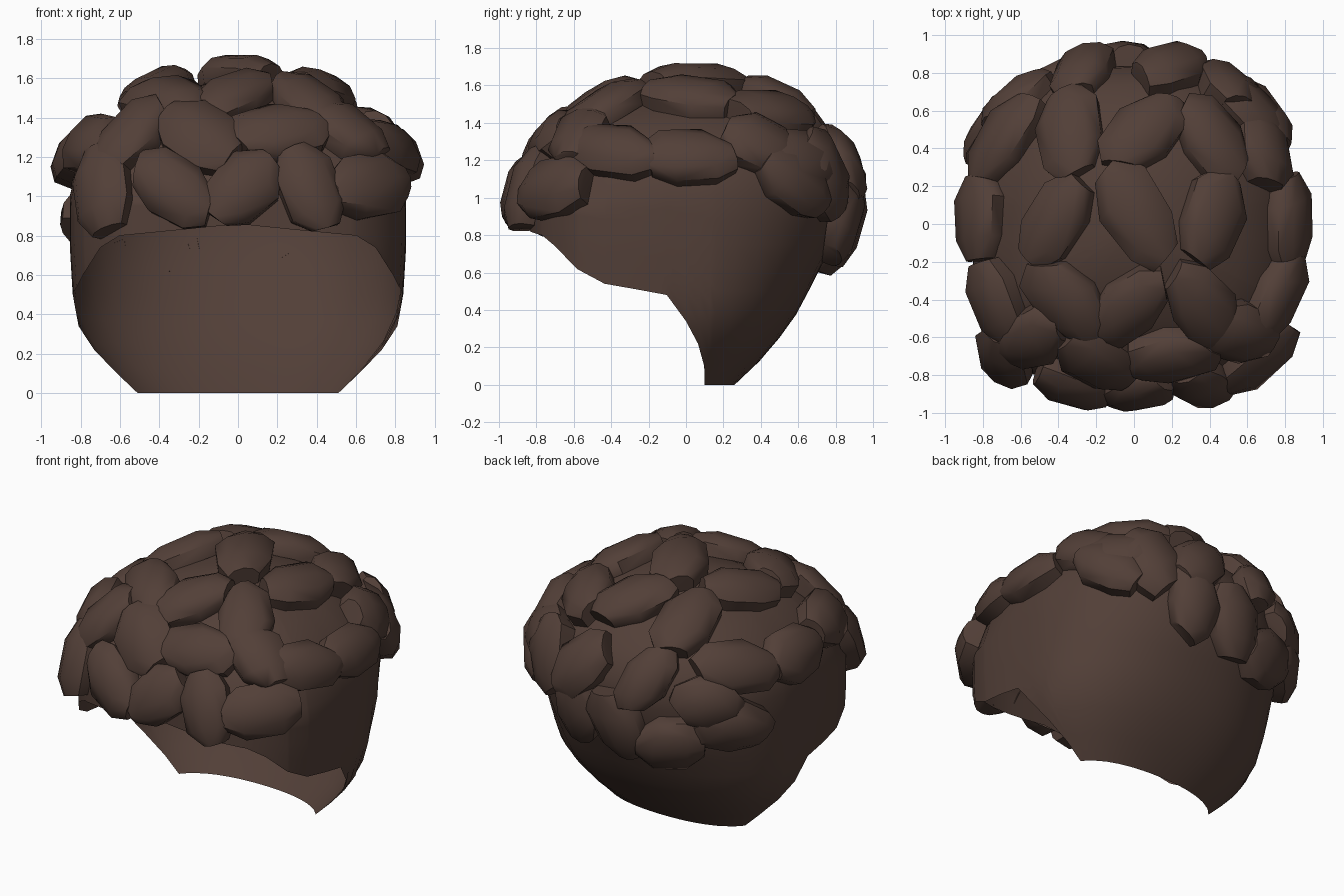
import bpy, bmesh, math, random
from mathutils import Vector
from mathutils.bvhtree import BVHTree

random.seed(4)
if "Cube" in bpy.data.objects:
    bpy.data.objects.remove(bpy.data.objects["Cube"], do_unlink=True)

brown = bpy.data.materials.new("dark brown")
brown.use_nodes = True
brown.diffuse_color = (0.085, 0.05, 0.039, 1)
brown.node_tree.nodes["Principled BSDF"].inputs["Base Color"].default_value = brown.diffuse_color


def finish(bm, name, angle):
    mesh = bpy.data.meshes.new(name)
    bm.to_mesh(mesh)
    bm.free()
    mesh.materials.append(brown)
    obj = bpy.data.objects.new(name, mesh)
    bpy.context.collection.objects.link(obj)
    bpy.ops.object.select_all(action='DESELECT')
    obj.select_set(True)
    bpy.context.view_layer.objects.active = obj
    bpy.ops.object.shade_smooth_by_angle(angle=math.radians(angle))


def lerp_table(table, key):
    for lo, hi in zip(table, table[1:]):
        if key <= hi[0]:
            t = (key - lo[0]) / (hi[0] - lo[0])
            return [a + (b - a) * t for a, b in zip(lo, hi)]
    return list(table[-1])


# Head profile: height, half width, front depth, back depth
PROFILE = [(0, .54, .8, .26), (.05, .58, .8, .33), (.1, .63, .8, .37), (.22, .735, .82, .475),
           (.34, .81, .84, .57), (.5, .84, .85, .655), (.75, .855, .85, .78), (1, .855, .85, .84),
           (1.15, .82, .79, .83), (1.3, .72, .68, .74), (1.42, .57, .52, .6),
           (1.52, .36, .32, .4), (1.57, .17, .15, .2), (1.585, .01, .01, .01)]
# Hairline: angle from the back, height
HAIRLINE = [(0, 0), (79, 0), (81, .1), (85, .22), (90, .34), (97, .48), (118, .54),
            (127, .62), (135, .74), (142, .8), (180, .86)]


def shell_point(angle, z):
    _, wide, front, back = lerp_table(PROFILE, z)
    s, c = math.sin(angle), math.cos(angle)
    deep, p = (back, 2.2) if c >= 0 else (front, 3.5 if z < 1 else 3)
    r = (abs(s / wide) ** p + abs(c / deep) ** p) ** (-1 / p)
    return Vector((r * s, r * c, z))


# Open cap of hair, cut along the hairline
half = sorted(set(range(0, 180, 9)) | {a for a, _ in HAIRLINE})
angles = half + [360 - a for a in reversed(half[1:-1])]
bm = bmesh.new()
columns = []
for a in angles:
    hem = lerp_table(HAIRLINE, min(a, 360 - a))[1]
    heights = [hem + (1 - hem) * i / 8 for i in range(8)] + [p[0] for p in PROFILE if p[0] >= 1]
    columns.append([bm.verts.new(shell_point(math.radians(a), z)) for z in heights])
for left, right in zip(columns, columns[1:] + columns[:1]):
    for i in range(len(left) - 1):
        bm.faces.new((left[i], right[i], right[i + 1], left[i + 1]))
bm.faces.new([c[-1] for c in columns])
bmesh.ops.recalc_face_normals(bm, faces=bm.faces)
tree = BVHTree.FromBMesh(bm)
finish(bm, "hair_cap", 60)


def outward(spot, normal):
    return -normal if normal.dot(spot - Z * .7) < 0 else normal


# Chunky curl: a blunt, faceted lump resting on the cap, open underneath
def curl(name, spot, normal, axis, length):
    along = (axis - normal * axis.dot(normal)).normalized()
    side = normal.cross(along)
    width = random.uniform(.145, .165)
    shear = random.uniform(-.5, .5)
    bm = bmesh.new()
    feet = set()
    for t, w, h in ((-1, .58, .72), (-.5, 1, .95), (.45, 1.03, 1), (1, .55, .75)):
        w *= width * random.uniform(.92, 1.1)
        for across, lift in ((-1, 0), (-1, .55), (-.6, .88), (0, 1), (.6, .88), (1, .55), (1, 0)):
            y = w * across
            flat = spot + along * (t * length / 2 + shear * y) + side * y
            base, tilt, _, _ = tree.find_nearest(flat)
            lean = (outward(base, tilt) + normal).normalized()
            if lift:
                bm.verts.new(base.lerp(flat, .4) + lean * .145 * h * lift)
            else:
                feet.add(bm.verts.new(base + lean * .004))
    hull = bmesh.ops.convex_hull(bm, input=bm.verts)
    spare = {g for g in hull["geom_interior"] + hull["geom_unused"]
             if isinstance(g, bmesh.types.BMVert)}
    feet -= spare
    bmesh.ops.delete(bm, geom=list(spare), context='VERTS')
    bmesh.ops.recalc_face_normals(bm, faces=bm.faces)
    under = [f for f in bm.faces if feet.issuperset(f.verts)]
    bmesh.ops.delete(bm, geom=under, context='FACES')
    finish(bm, name, 38)


X, Y, Z = Vector((1, 0, 0)), Vector((0, 1, 0)), Vector((0, 0, 1))
# Each curl: two coordinates on the facing plane, turn in degrees, length
TOP = [(-.26, .79, 98, .42), (.19, .81, 55, .44), (-.66, .44, 52, .5), (-.33, .47, 104, .48),
       (.05, .47, 60, .45), (.4, .44, 130, .46), (.58, .6, 130, .44),
       (-.79, .03, 95, .44), (-.4, .02, 52, .5), (.01, .05, 124, .56), (.4, .03, 65, .48),
       (.79, .02, 95, .46), (-.71, -.4, 108, .44), (-.35, -.4, 115, .47), (-.02, -.42, 38, .44),
       (.35, -.42, 130, .48), (.73, -.38, 60, .48)]
FRONT = [(-.67, 1.02, 112, .46), (-.32, 1.02, 145, .44), (.02, 1.02, 50, .42), (.36, 1.02, 108, .45),
         (.65, 1.04, 20, .48), (-.53, 1.29, 60, .45), (-.19, 1.29, 132, .45),
         (.2, 1.3, 28, .44), (.55, 1.3, 120, .42)]
BACK = [(-.4, .78, 0, .42), (-.7, .9, 20, .42), (-.08, .87, 75, .45), (.22, .9, 100, .42),
        (-.6, 1.06, 160, .36), (.48, 1.14, 60, .46)]
SIDE = [(.56, 1.08, 155, .44), (.37, 1.27, 160, .38)]

SETS = {"top": (TOP, X, Y, Z, Z * 1.2), "front": (FRONT, X, Z, -Y, -Y * .8),
        "back": (BACK, X, Z, Y, Y * .8), "side": (SIDE, Y, Z, X, X * .8)}
for label, (spots, u, v, out, base) in SETS.items():
    for n, (a, b, turn, length) in enumerate(spots, 1):
        plane = u * a + v * b
        spot, normal, _, _ = tree.ray_cast(plane + out * 3, -out)
        if spot is None:
            spot, normal, _, _ = tree.find_nearest(plane + base)
        turn = math.radians(turn)
        curl(f"{label}_curl_{n}", spot, outward(spot, normal),
             u * math.cos(turn) + v * math.sin(turn), length)
